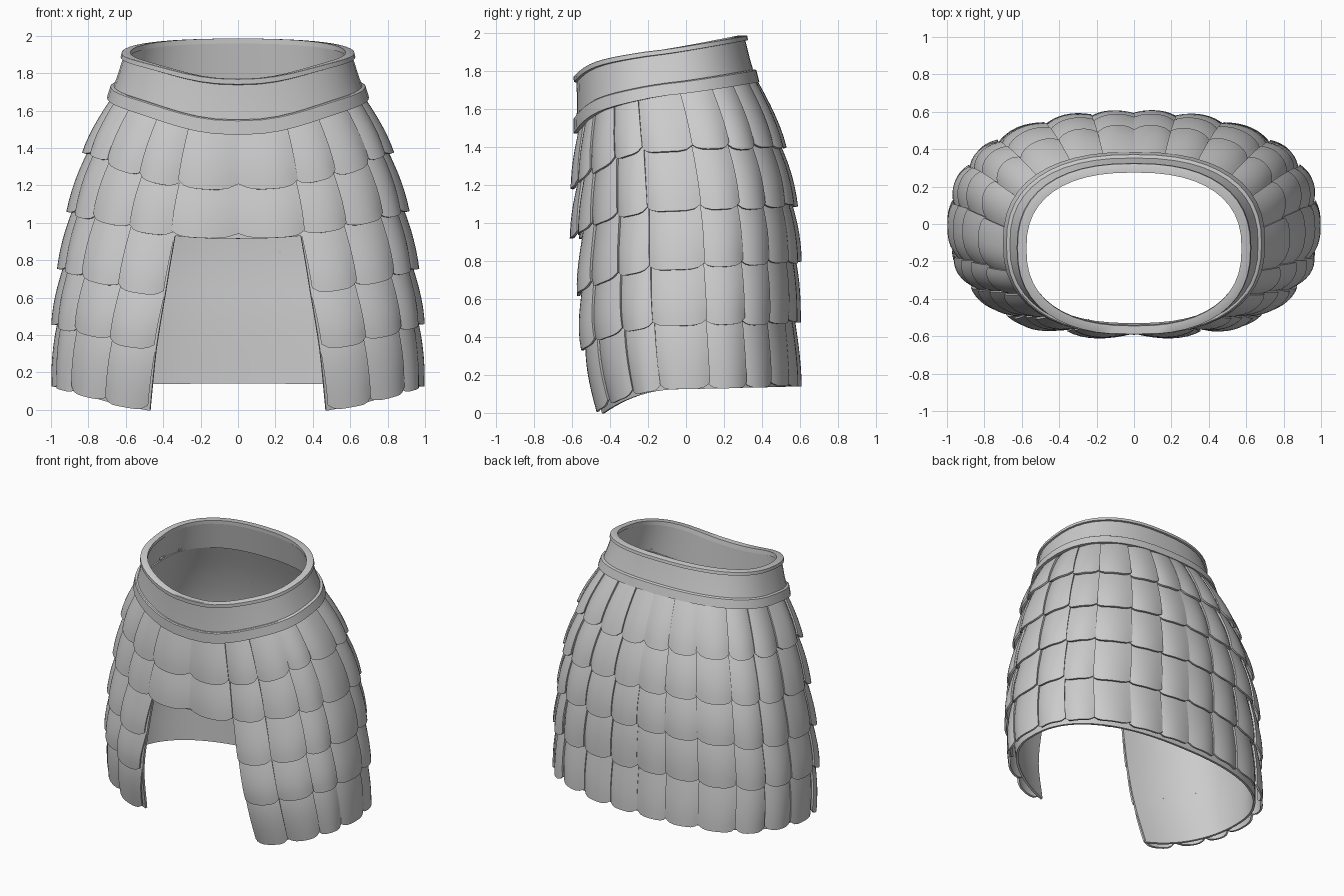
import bpy, math, random

if "Cube" in bpy.data.objects:
    bpy.data.objects.remove(bpy.data.objects["Cube"])
random.seed(4)

# Columns of scales on one half, as angles from the front (0) to the back (pi)
COLS = [0, .33, .63, .99, 1.29, 1.66, 2.01, 2.33, 2.68, 2.95, math.pi]
# One entry per row boundary, from waist to hem
ROW_Z = {"front": [1.50, 1.17, .915, .59, .30, -.035],
         "side": [1.69, 1.38, 1.06, .75, .45, .125],
         "back": [1.76, 1.40, 1.09, .79, .48, .14]}
HALF_WIDTH = [.65, .785, .87, .92, .95, .95]
FRONT_Y = [-.555, -.565, -.57, -.585, -.57, -.49]
BACK_Y = [.355, .48, .54, .56, .555, .56]
MID_Y = [-.10, -.04, 0, 0, 0, 0]
POWER = 2 / 2.4


def knot(values, s):
    """Smooth curve through the row values."""
    k = min(4, max(0, math.floor(s)))
    t = s - k
    b, c = values[k], values[k + 1]
    if s < 0:
        return b + (c - b) * t * 1.3
    a = values[k - 1] if k else 2 * b - c - .03 * (c > b)
    d = values[k + 2] if k < 4 else 2 * c - b
    return b + .5 * t * (c - a + t * (2 * a - 5 * b + 4 * c - d + t * (3 * (b - c) + d - a)))


def oval(phi, rx, front, back, mid):
    """Point on a squarish oval; phi is 0 at the front."""
    c, sn = math.cos(phi), math.sin(phi)
    x = math.copysign(abs(sn) ** POWER, sn) * rx
    reach = (front - mid) if c > 0 else (back - mid)
    return x, mid + reach * abs(c) ** POWER


def skirt(phi, s, off=0.0):
    """Skirt surface point; s runs 0 (waist) to 5 (hem)."""
    a = abs(phi)
    a += .135 * max(0, (s - 2) / 3) * (1 - a / math.pi)
    phi = math.copysign(a, phi)
    x, y = oval(phi, knot(HALF_WIDTH, s) + off, knot(FRONT_Y, s) - off,
                knot(BACK_Y, s) + off, knot(MID_Y, s))
    k = min(4, max(0, math.floor(s)))
    front, side, back = (ROW_Z[n][k] + (ROW_Z[n][k + 1] - ROW_Z[n][k]) * (s - k)
                         for n in ("front", "side", "back"))
    c = math.cos(phi)
    z = side + (front - side) * c * c if c > 0 else side + (back - side) * -c
    return x, y, z


def make(name, verts, faces, thickness=0):
    me = bpy.data.meshes.new(name)
    me.from_pydata(verts, [], faces)
    ob = bpy.data.objects.new(name, me)
    bpy.context.collection.objects.link(ob)
    bpy.ops.object.select_all(action='DESELECT')
    ob.select_set(True)
    bpy.context.view_layer.objects.active = ob
    if thickness:
        mod = ob.modifiers.new("thickness", 'SOLIDIFY')
        mod.thickness = thickness
        mod.offset = -1
        bpy.ops.object.modifier_apply(modifier=mod.name)
    bpy.ops.object.shade_smooth_by_angle(angle=math.radians(35))
    return ob


def add_scale(verts, faces, row, p0, p1, side):
    """One bulged plate with a rounded lower edge, tucked under the row above."""
    na, nv = 8, 7
    base = len(verts)
    drop = random.uniform(-.03, .02)
    tilt = random.uniform(.01, .024)
    for j in range(nv + 1):
        for i in range(na + 1):
            a, t = i / na, j / nv
            edge = abs(2 * a - 1)
            tuck = .2 if row else .06
            v = -tuck + (1 + tuck) * t
            v += t ** 3 * (drop - .10 * edge ** 4)
            off = .028 * math.sin(t * math.pi * .6) - .002
            off += .024 * (1 - edge ** 2) * (.4 + .6 * t) + tilt * (a - .5)
            phi = p0 - .008 + (p1 - p0 + .016) * a
            if p0 == COLS[1] and row >= 2 or p0 == 0:
                phi = max(phi, p0)
            phi = min(phi, math.pi)
            x, y, z = skirt(phi, min(5.0, row + v), off)
            verts.append((side * x, y, z))
    w = na + 1
    for j in range(nv):
        for i in range(na):
            q = base + j * w + i
            f = (q, q + w, q + w + 1, q + 1)
            faces.append(f if side > 0 else f[::-1])


# Rows of overlapping scales, the lower three open at the front
for row in range(5):
    verts, faces = [], []
    for c in range(0 if row < 2 else 1, len(COLS) - 1):
        for side in (1, -1):
            add_scale(verts, faces, row, COLS[c], COLS[c + 1], side)
    make(f"scale_row_{row + 1}", verts, faces, .014)

# Smooth lining behind the scales, with the front opening cut out
half = [COLS[c] + (COLS[c + 1] - COLS[c]) * i / 4 for c in range(10) for i in range(4)]
angles = [-math.pi] + [-p for p in half[:0:-1]] + half
n, steps = len(angles), 20
verts = [skirt(p, 5 * j / steps, -.008) for j in range(steps + 1) for p in angles]
faces = []
for j in range(steps):
    for i in range(n):
        k = (i + 1) % n
        middle = (angles[i] + (angles[k] if k else math.pi)) / 2
        if j >= steps * .4 and abs(middle) < COLS[1]:
            continue
        faces.append((j * n + i, (j + 1) * n + i, (j + 1) * n + k, j * n + k))
make("skirt_lining", verts, faces, .016)


def belt(phi, h, off):
    """Waistband point dipping at the front; h runs 0 (lower) to 1 (top)."""
    x, y = oval(phi, .675 - .075 * h + off, -.565 - .005 * h - off,
                .36 - .06 * h + off, -.10 - .03 * h)
    c = math.cos(phi)
    dip = .55 * c + .45 * c ** 6 if c > 0 else 0
    rise = max(0, -c)
    z0 = 1.67 - .20 * dip + .07 * rise
    z1 = 1.91 - .14 * dip + .075 * rise ** .9
    return x, y, z0 + (z1 - z0) * h


def band(name, profile, count=48):
    """Closed profile of (height, offset) swept round the waist."""
    ring = [2 * math.pi * i / count for i in range(count)]
    m = len(profile)
    verts = [belt(p, h, o) for p in ring for h, o in profile]
    faces = []
    for i in range(count):
        for j in range(m):
            a, b = i * m, ((i + 1) % count) * m
            k = (j + 1) % m
            faces.append((a + j, b + j, b + k, a + k))
    make(name, verts, faces)


# Waistband, its lower trim and its top rim
band("waistband", [(.04, .012), (.5, .006), (.95, .006), (.95, -.025), (.5, -.03), (.04, -.035)])
band("waistband_trim", [(0, .026), (.25, .026), (.27, .02), (.27, 0), (0, 0)])
band("waistband_rim", [(.89, .006), (.90, .02), (.99, .022), (1, .018), (1, -.025), (.89, -.03)])
